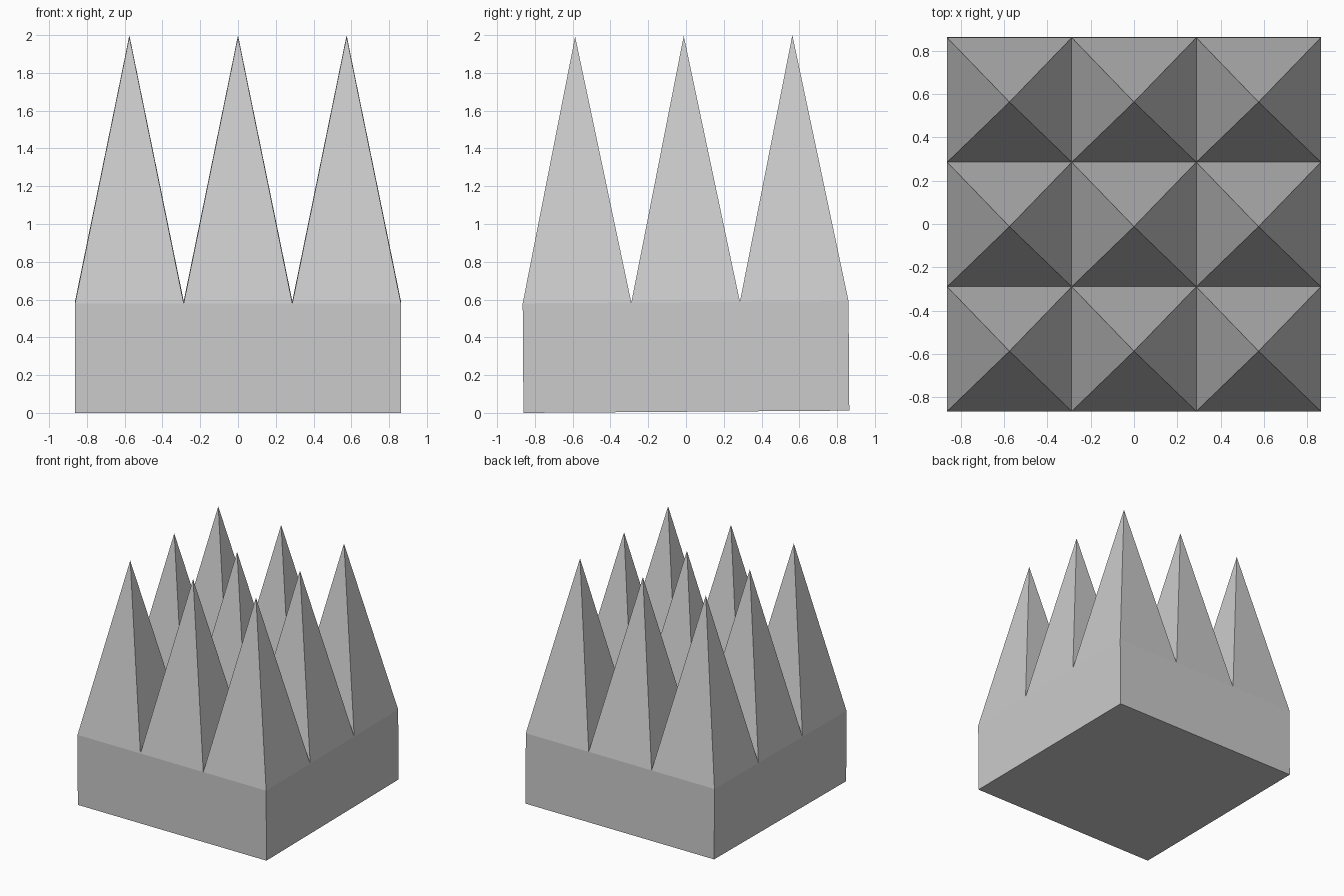
import bpy, bmesh, math
from mathutils import Matrix

if "Cube" in bpy.data.objects:
    bpy.data.objects.remove(bpy.data.objects["Cube"])

CELL = 0.575       # spacing and width of one spike
HALF = 1.5 * CELL  # half width of the block
BASE_H = 0.58
TIP_H = 1.99
TILT = Matrix.Translation((0, 0.002, 0.006)) @ Matrix.Rotation(0.007, 4, 'X')


def add_object(name, bm):
    bmesh.ops.recalc_face_normals(bm, faces=bm.faces)
    mesh = bpy.data.meshes.new(name)
    bm.to_mesh(mesh)
    bm.free()
    obj = bpy.data.objects.new(name, mesh)
    obj.matrix_world = TILT
    bpy.context.collection.objects.link(obj)
    return obj


# Spiked block: square base whose top is a 3 x 3 grid of cells
bm = bmesh.new()
bmesh.ops.create_grid(bm, x_segments=3, y_segments=3, size=HALF,
                      matrix=Matrix.Translation((0, 0, BASE_H)))
cells = list(bm.faces)
rim = [e for e in bm.edges if e.is_boundary]

# Base walls and floor
walls = bmesh.ops.extrude_edge_only(bm, edges=rim)["geom"]
lower = [v for v in walls if isinstance(v, bmesh.types.BMVert)]
for v in lower:
    v.co.z = 0
bmesh.ops.holes_fill(bm, edges=[e for e in bm.edges if e.is_boundary], sides=0)

# Spikes: each cell is poked and its centre pulled up to a tip
for v in bmesh.ops.poke(bm, faces=cells)["verts"]:
    v.co.z = TIP_H

add_object("spiked_block", bm)
